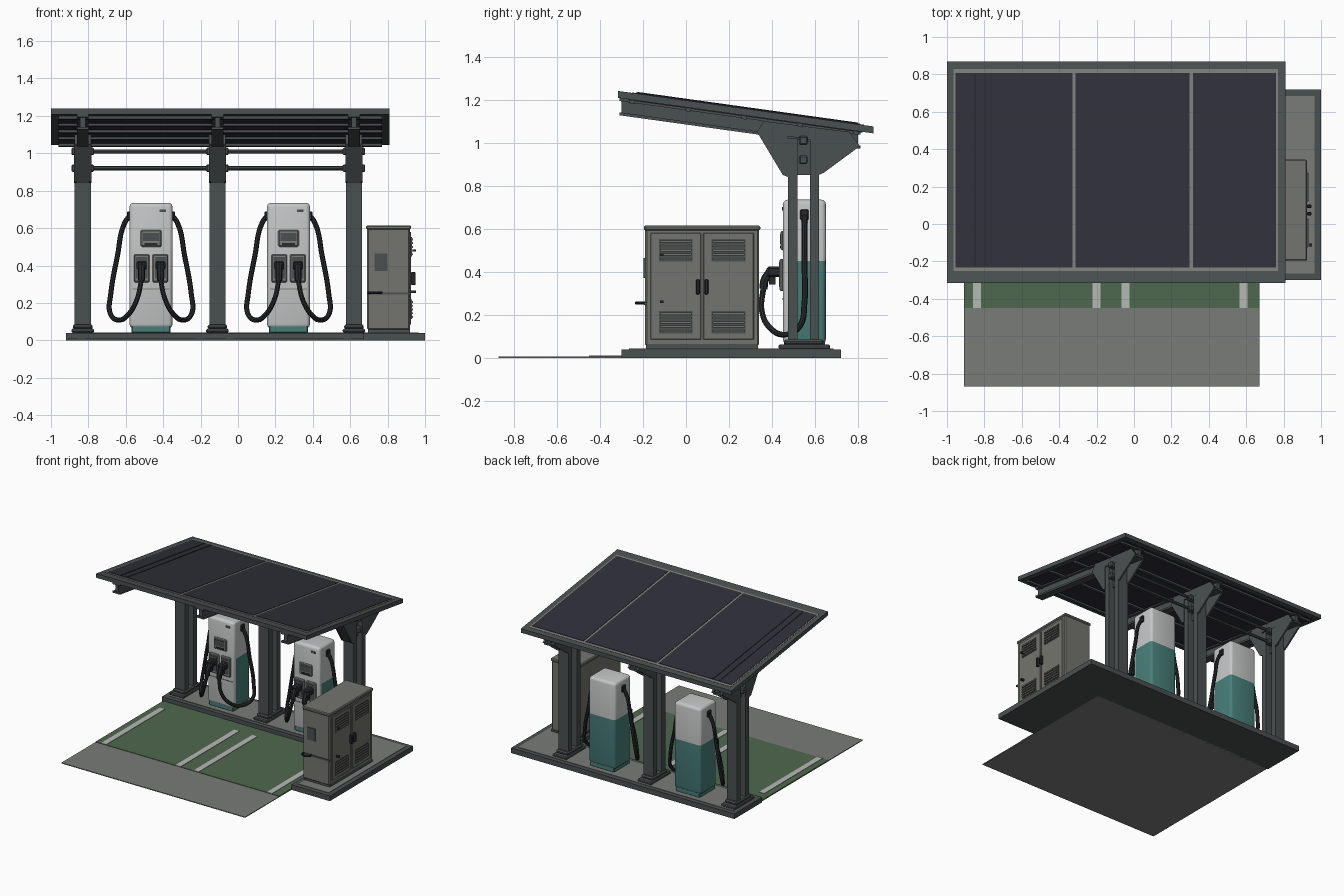
import bpy, bmesh, math
from mathutils import Vector

if "Cube" in bpy.data.objects:
    bpy.data.objects.remove(bpy.data.objects["Cube"], do_unlink=True)


def material(name, *rgb):
    lin = [(c / 255 / 12.92) if c < 11 else ((c / 255 + 0.055) / 1.055) ** 2.4 for c in rgb] + [1]
    m = bpy.data.materials.new(name)
    m.use_nodes = True
    m.diffuse_color = lin
    m.node_tree.nodes["Principled BSDF"].inputs["Base Color"].default_value = lin
    return m


STEEL = material("dark steel", 74, 80, 80)
SOLAR = material("solar navy", 48, 47, 58)
TRIM = material("trim grey", 124, 126, 121)
CONCRETE = material("concrete", 121, 124, 119)
GREEN = material("bay green", 78, 104, 77)
PAINT = material("line white", 182, 185, 182)
SHELL = material("shell white", 196, 199, 199)
TEAL = material("teal", 72, 127, 122)
CABINET = material("cabinet grey", 116, 117, 110)
RUBBER = material("black rubber", 40, 42, 45)


def finish(name, bm, *mats, smooth=False):
    bmesh.ops.recalc_face_normals(bm, faces=bm.faces)
    me = bpy.data.meshes.new(name)
    bm.to_mesh(me)
    bm.free()
    for m in mats:
        me.materials.append(m)
    ob = bpy.data.objects.new(name, me)
    bpy.context.collection.objects.link(ob)
    if smooth:
        bpy.ops.object.select_all(action="DESELECT")
        ob.select_set(True)
        bpy.context.view_layer.objects.active = ob
        bpy.ops.object.shade_smooth_by_angle()
    return ob


def cuboid(xs, ys, zs, bevel=0, segments=2):
    bm = bmesh.new()
    bmesh.ops.create_cube(bm, size=1)
    for v in bm.verts:
        v.co = [(a[0] + a[1]) / 2 + c * (a[1] - a[0]) for a, c in zip((xs, ys, zs), v.co)]
    if bevel:
        bmesh.ops.bevel(bm, geom=bm.edges[:], offset=bevel, segments=segments,
                        affect="EDGES", profile=0.5)
    return bm


def box(name, xs, ys, zs, mat, bevel=0):
    return finish(name, cuboid(xs, ys, zs, bevel, 1), mat)


def prism(name, pts, lo, hi, mat, axis="x"):
    """Extrude a profile: (y, z) points along x, or (x, y) points along z."""
    place = (lambda p, d: (d, p[0], p[1])) if axis == "x" else (lambda p, d: (p[0], p[1], d))
    bm = bmesh.new()
    a = [bm.verts.new(place(p, lo)) for p in pts]
    b = [bm.verts.new(place(p, hi)) for p in pts]
    bm.faces.new(a)
    bm.faces.new(b)
    for i in range(len(pts)):
        j = (i + 1) % len(pts)
        bm.faces.new((a[i], a[j], b[j], b[i]))
    return finish(name, bm, mat)


def roof_z(y):
    return 1.24 - 0.139 * (y + 0.315)


def sloped(name, xs, ys, low, high, mat):
    """A slab parallel to the roof, between two offsets from its top."""
    pts = [(ys[0], roof_z(ys[0]) + low), (ys[1], roof_z(ys[1]) + low),
           (ys[1], roof_z(ys[1]) + high), (ys[0], roof_z(ys[0]) + high)]
    return prism(name, pts, *xs, mat)


def tube(name, pts, radius, mat):
    cu = bpy.data.curves.new(name, "CURVE")
    cu.dimensions = "3D"
    cu.bevel_depth, cu.bevel_resolution, cu.resolution_u = radius, 2, 8
    cu.use_fill_caps = True
    sp = cu.splines.new("BEZIER")
    sp.bezier_points.add(len(pts) - 1)
    for bp, p in zip(sp.bezier_points, pts):
        bp.co = p
        bp.handle_left_type = bp.handle_right_type = "AUTO"
    tmp = bpy.data.objects.new(name + "_path", cu)
    bpy.context.collection.objects.link(tmp)
    bpy.context.view_layer.update()
    me = bpy.data.meshes.new_from_object(tmp.evaluated_get(bpy.context.evaluated_depsgraph_get()))
    bpy.data.objects.remove(tmp, do_unlink=True)
    bm = bmesh.new()
    bm.from_mesh(me)
    for f in bm.faces:
        f.material_index = 0
    return finish(name, bm, mat, smooth=True)


# Ground sheet with painted bays
box("parking_ground", (-0.91, 0.67), (-0.87, 0.4), (0, 0.006), CONCRETE)
box("bay_paint", (-0.91, 0.67), (-0.45, 0.385), (0.004, 0.009), GREEN)
for x in (-0.84, -0.2, -0.045, 0.585):
    box("bay_line", (x - 0.022, x + 0.022), (-0.45, 0.27), (0.005, 0.012), PAINT)

# L-shaped platform with a paler top
def l_shape(d):
    return [(-0.92 + d, 0.38 + d), (0.67 + d, 0.38 + d), (0.67 + d, -0.3 + d),
            (1 - d, -0.3 + d), (1 - d, 0.72 - d), (-0.92 + d, 0.72 - d)]

prism("platform", l_shape(0), 0, 0.04, STEEL, "z")
prism("platform_top", l_shape(0.035), 0.036, 0.043, CONCRETE, "z")

# Solar roof
sloped("roof_slab", (-1, 0.81), (-0.315, 0.87), -0.032, 0, STEEL)
sloped("roof_trim", (-0.965, 0.77), (-0.25, 0.83), -0.01, 0.002, TRIM)
for x0, x1 in ((-0.955, -0.33), (-0.312, 0.298), (0.316, 0.758)):
    sloped("solar_panel", (x0, x1), (-0.232, 0.808), -0.01, 0.005, SOLAR)
for x in (-0.85, -0.795):
    sloped("panel_seam", (x - 0.005, x + 0.005), (-0.225, 0.8), 0, 0.008, RUBBER)
sloped("roof_underside", (-0.96, 0.77), (-0.27, 0.82), -0.036, -0.03, SOLAR)
for i in range(5):
    y = -0.25 + i * 0.26
    sloped("purlin", (-0.96, 0.77), (y - 0.012, y + 0.012), -0.05, -0.03, STEEL)

# Posts: paired columns, rafters, gussets and feet
POSTS = (-0.83, -0.11, 0.62)
for x in POSTS:
    box("post_foot", (x - 0.06, x + 0.06), (0.43, 0.67), (0.04, 0.062), STEEL, 0.006)
    box("post_shoe", (x - 0.052, x + 0.052), (0.455, 0.64), (0.06, 0.085), STEEL, 0.008)
    for y in (0.495, 0.597):
        box("post_column", (x - 0.043, x + 0.043), (y - 0.022, y + 0.022), (0.06, 1.02), STEEL)
    box("post_web", (x - 0.008, x + 0.008), (0.5, 0.59), (0.85, 1.02), STEEL)
    sloped("rafter_web", (x - 0.014, x + 0.014), (-0.3, 0.8), -0.11, -0.03, STEEL)
    for low in (-0.046, -0.112):
        sloped("rafter_flange", (x - 0.032, x + 0.032), (-0.31, 0.81), low, low + 0.014, STEEL)
    for side in (-1, 1):
        xs = (x + side * 0.04 - 0.006, x + side * 0.04 + 0.006)
        prism("front_gusset", [(0.33, 1.05), (0.475, 1.03), (0.475, 0.84), (0.45, 0.85)], *xs, STEEL)
        prism("rear_gusset", [(0.617, 1.01), (0.81, 0.985), (0.64, 0.86), (0.617, 0.85)], *xs, STEEL)
        prism("rafter_cheek", [(0.33, 1.05), (0.36, 1.1), (0.76, 1.05), (0.81, 0.98)],
              x + side * 0.036 - 0.008, x + side * 0.036 + 0.008, STEEL)
    prism("front_gusset_face", [(0.33, 1.05), (0.345, 1.05), (0.475, 0.86), (0.46, 0.845)],
          x - 0.04, x + 0.04, STEEL)

# Cross rails with collars at each post
for z in (0.92, 1.01):
    tube("cross_rail", [(POSTS[0], 0.545, z), (POSTS[1], 0.545, z), (POSTS[2], 0.545, z)], 0.011, STEEL)
    for x in POSTS:
        box("rail_collar", (x - 0.06, x + 0.06), (0.525, 0.565), (z - 0.02, z + 0.02), STEEL, 0.006)


# Charging pumps
def pump(cx):
    box("pump_plinth", (cx - 0.105, cx + 0.105), (0.455, 0.645), (0.04, 0.085), TEAL, 0.005)
    bm = cuboid((cx - 0.115, cx + 0.115), (0.45, 0.65), (0.065, 0.735), 0.022, 3)
    for co, no in (((0, 0, 0.45), (0, 0, 1)), ((0, 0.474, 0), (0, 1, 0))):
        bmesh.ops.bisect_plane(bm, geom=bm.verts[:] + bm.edges[:] + bm.faces[:],
                               plane_co=co, plane_no=no)
    for f in bm.faces:
        c = f.calc_center_median()
        f.material_index = int(c.z < 0.45 and c.y > 0.474)
    finish("pump_body", bm, SHELL, TEAL, smooth=True)
    # Front details
    box("screen_frame", (cx - 0.055, cx + 0.055), (0.44, 0.455), (0.5, 0.59), TRIM, 0.006)
    box("screen", (cx - 0.042, cx + 0.042), (0.436, 0.45), (0.53, 0.575), STEEL)
    box("card_slot", (cx - 0.035, cx + 0.035), (0.436, 0.45), (0.51, 0.52), RUBBER)
    box("top_badge", (cx + 0.045, cx + 0.08), (0.446, 0.455), (0.685, 0.7), STEEL)
    box("lower_seam", (cx - 0.1, cx + 0.1), (0.447, 0.455), (0.272, 0.277), TRIM)
    for s in (-1, 1):
        nx = cx + s * 0.05
        box("holster", (nx - 0.042, nx + 0.042), (0.435, 0.455), (0.31, 0.46), TRIM, 0.006)
        box("holster_recess", (nx - 0.03, nx + 0.03), (0.431, 0.45), (0.33, 0.445), STEEL)
        # Connector: head, grip and trigger
        box("connector_head", (nx - 0.027, nx + 0.027), (0.375, 0.445), (0.375, 0.425), RUBBER, 0.01)
        tube("connector_grip", [(nx, 0.39, 0.4), (nx, 0.365, 0.36), (nx, 0.36, 0.32)], 0.019, RUBBER)
        box("connector_trigger", (nx - 0.008, nx + 0.008), (0.385, 0.415), (0.34, 0.38), RUBBER)
        # Hose from the shoulder, down and back to the connector
        box("hose_mount", (cx + s * 0.115 - 0.014, cx + s * 0.115 + 0.014), (0.53, 0.57),
            (0.64, 0.69), RUBBER, 0.006)
        path = [(0.11, 0.55, 0.67), (0.14, 0.55, 0.63), (0.18, 0.55, 0.45), (0.215, 0.55, 0.25),
                (0.22, 0.53, 0.15), (0.175, 0.46, 0.108), (0.12, 0.39, 0.14),
                (0.075, 0.352, 0.22), (0.05, 0.36, 0.33)]
        tube("hose", [(cx + s * p[0], p[1], p[2]) for p in path], 0.0135, RUBBER)


for cx in (-0.465, 0.27):
    pump(cx)

# Equipment cabinet
box("cabinet_base", (0.695, 0.92), (-0.185, 0.335), (0.04, 0.065), STEEL)
box("cabinet_body", (0.69, 0.92), (-0.19, 0.34), (0.055, 0.6), CABINET, 0.008)
box("cabinet_lid", (0.685, 0.925), (-0.195, 0.345), (0.592, 0.615), CABINET, 0.006)
box("cabinet_panel", (0.73, 0.8), (-0.197, -0.185), (0.37, 0.465), STEEL)
box("cabinet_band", (0.69, 0.925), (-0.196, -0.18), (0.245, 0.257), STEEL)
tube("cabinet_front_handle", [(0.7, -0.19, 0.255), (0.705, -0.22, 0.255),
                              (0.76, -0.222, 0.255), (0.765, -0.19, 0.255)], 0.007, RUBBER)

# Doors, louvres and handles on the cabinet's long side
for y0, y1 in ((-0.165, 0.07), (0.08, 0.315)):
    box("cabinet_door", (0.91, 0.926), (y0, y1), (0.085, 0.58), CABINET, 0.003)
    mid = (y0 + y1) / 2
    for z in (0.165, 0.5):
        box("louvre_back", (0.92, 0.929), (mid - 0.078, mid + 0.078), (z - 0.052, z + 0.052), STEEL)
        for k in range(5):
            zz = z - 0.04 + k * 0.02
            prism("louvre_slat", [(mid - 0.074, zz - 0.005), (mid + 0.074, zz - 0.005),
                                  (mid + 0.074, zz + 0.005), (mid - 0.074, zz + 0.005)],
                  0.925, 0.936, CABINET)
for y in (0.055, 0.095):
    box("door_handle", (0.925, 0.95), (y - 0.009, y + 0.009), (0.295, 0.365), RUBBER, 0.004)
for z in (0.26, 0.48):
    box("cabinet_latch", (0.92, 0.952), (-0.12, -0.105), (z - 0.006, z + 0.006), RUBBER)
